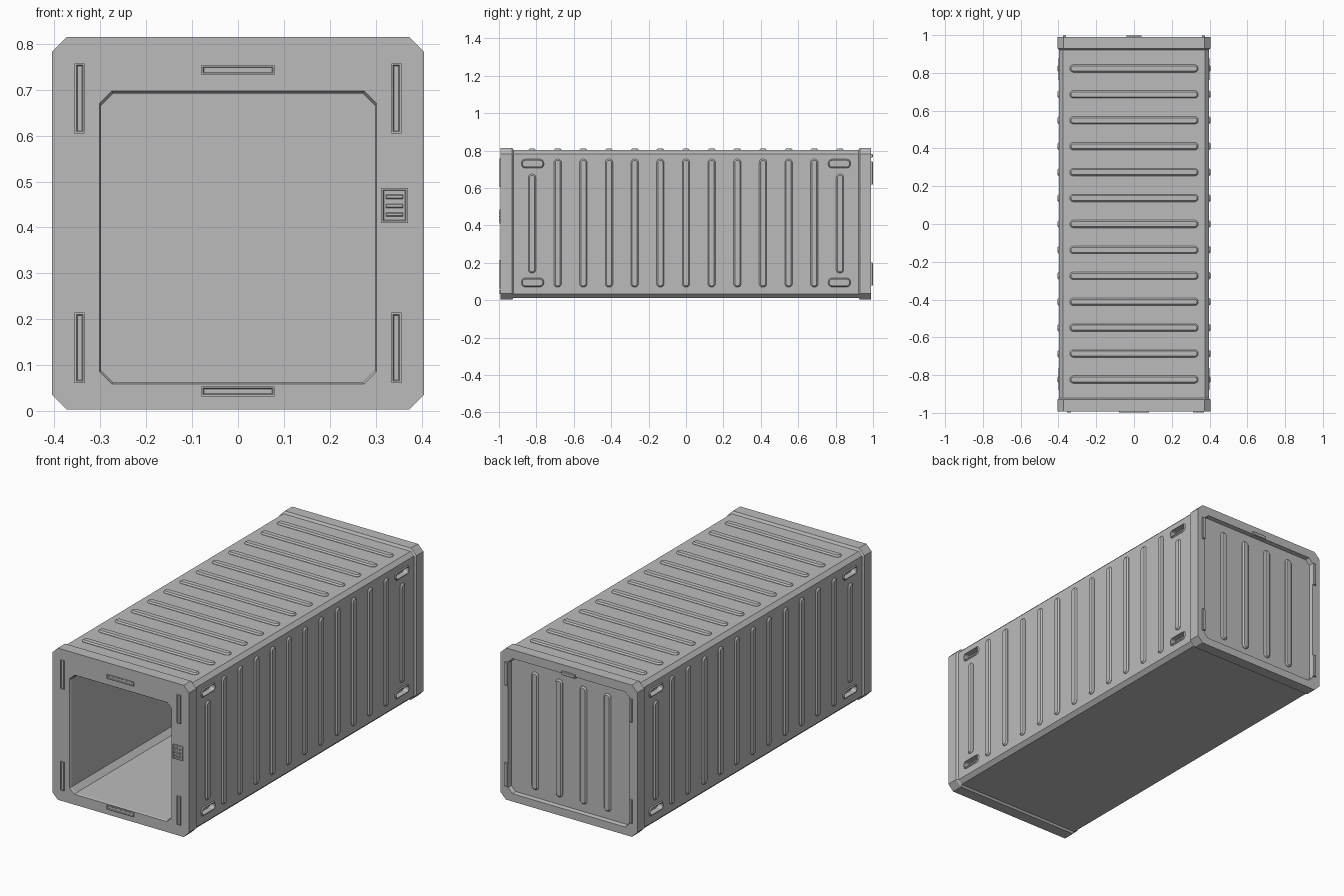
import bpy, bmesh, math
from mathutils import Vector

old = bpy.data.objects.get("Cube")
if old:
    bpy.data.objects.remove(old, do_unlink=True)

grey = bpy.data.materials.new("painted_grey_metal")
grey.use_nodes = True
COLOR = (0.5, 0.5, 0.5, 1)
grey.diffuse_color = COLOR
grey.node_tree.nodes["Principled BSDF"].inputs["Base Color"].default_value = COLOR


def loft(name, rings):
    """Skin a list of equal-length point rings and cap both ends."""
    bm = bmesh.new()
    loops = [[bm.verts.new(p) for p in ring] for ring in rings]
    n = len(loops[0])
    for a, b in zip(loops, loops[1:]):
        for i in range(n):
            j = (i + 1) % n
            bm.faces.new((a[i], a[j], b[j], b[i]))
    bm.faces.new(loops[0])
    bm.faces.new(loops[-1])
    bmesh.ops.recalc_face_normals(bm, faces=bm.faces)
    mesh = bpy.data.meshes.new(name)
    bm.to_mesh(mesh)
    bm.free()
    mesh.materials.append(grey)
    obj = bpy.data.objects.new(name, mesh)
    bpy.context.collection.objects.link(obj)
    return obj


def octagon(y, half, z0, z1, c):
    """Rectangle with clipped corners, standing in the xz plane."""
    right = [(half, z0 + c), (half, z1 - c), (half - c, z1)]
    left = [(c - half, z1), (-half, z1 - c), (-half, z0 + c)]
    ring = right + left + [(c - half, z0), (half - c, z0)]
    return [(x, y, z) for x, z in ring]


def outline(w, h, r, steps=3):
    """Rounded rectangle of size w by h; a square one when r is zero."""
    pts = []
    for k, (sx, sy) in enumerate([(1, 1), (-1, 1), (-1, -1), (1, -1)]):
        cx, cy = sx * (w / 2 - r), sy * (h / 2 - r)
        for s in range(steps + 1 if r else 1):
            a = math.pi / 2 * (k + s / steps)
            pts.append((cx + r * math.cos(a), cy + r * math.sin(a)))
    return pts


AXES = {
    "front": ((1, 0, 0), (0, 0, 1), (0, -1, 0)),
    "back": ((-1, 0, 0), (0, 0, 1), (0, 1, 0)),
    "left": ((0, 1, 0), (0, 0, 1), (1, 0, 0)),
    "right": ((0, -1, 0), (0, 0, 1), (-1, 0, 0)),
    "top": ((1, 0, 0), (0, 1, 0), (0, 0, 1)),
}
RIB = [(0, -0.005), (0, 0.002), (0.007, 0.009)]
BEZEL = [(0, -0.005), (0, 0.006), (0.004, 0.006), (0.006, 0.003)]
LATCH = [(0, -0.015), (0, 0.006), (0.003, 0.009)]


def pad(name, side, at, w, h, r, levels):
    """Stepped plate on one side; levels are (inset, height) pairs."""
    u, v, n = (Vector(a) for a in AXES[side])
    rings = []
    for inset, height in levels:
        pts = outline(w - 2 * inset, h - 2 * inset, max(r - inset, 0.002) if r else 0)
        rings.append([Vector(at) + u * a + v * b + n * height for a, b in pts])
    return loft(name, rings)


# Hull: cavity, front frame, long body, back frame and door recess in one skin
FRONT, BACK = -0.992, 0.99
hull = loft("container_hull", [
    octagon(0.93, 0.298, 0.062, 0.692, 0.026),
    octagon(FRONT + 0.008, 0.298, 0.062, 0.692, 0.026),
    octagon(FRONT, 0.302, 0.059, 0.697, 0.027),
    octagon(FRONT, 0.405, 0.003, 0.815, 0.032),
    octagon(-0.93, 0.405, 0.003, 0.815, 0.032),
    octagon(-0.922, 0.396, 0.013, 0.802, 0.02),
    octagon(0.922, 0.396, 0.013, 0.802, 0.02),
    octagon(0.93, 0.405, 0.003, 0.815, 0.032),
    octagon(BACK, 0.405, 0.003, 0.815, 0.032),
    octagon(BACK, 0.36, 0.045, 0.768, 0.025),
    octagon(BACK - 0.022, 0.356, 0.049, 0.764, 0.025),
])

# Hand-hold pockets at the four corners of each long side
SIDES = (("left", 1), ("right", -1))
for side, s in SIDES:
    for y in (-0.82, 0.82):
        for z in (0.095, 0.73):
            at = (s * 0.396, y, z)
            cutter = pad("pocket_cutter", side, at, 0.104, 0.032, 0.013, [(0, -0.025), (0, 0.03)])
            mod = hull.modifiers.new("pocket", "BOOLEAN")
            mod.operation, mod.solver, mod.object = "DIFFERENCE", "EXACT", cutter
            bpy.context.view_layer.objects.active = hull
            bpy.ops.object.modifier_apply(modifier=mod.name)
            bpy.data.objects.remove(cutter, do_unlink=True)
            # Raised lip around the pocket
            rim = [(0, 0), (0.004, 0.005), (0.008, 0.005), (0.008, -0.002)]
            lip = pad("pocket_lip", side, at, 0.12, 0.048, 0.02, rim)
            bm = bmesh.new()
            bm.from_mesh(lip.data)
            caps = [f for f in bm.faces if len(f.verts) > 4]
            bmesh.ops.delete(bm, geom=caps, context="FACES_ONLY")
            bm.to_mesh(lip.data)
            bm.free()

# Pressed ribs along the roof and both sides
for i in range(-6, 7):
    y = i * 0.1372
    pad("roof_rib", "top", (0, y, 0.802), 0.68, 0.04, 0.018, RIB)
    z0, z1 = (0.145, 0.675) if abs(i) == 6 else (0.07, 0.755)
    for side, s in SIDES:
        pad(side + "_side_rib", side, (s * 0.396, y, (z0 + z1) / 2),
            0.04, z1 - z0, 0.018, RIB)

# Back door ribs and latches
for x in (-0.2145, -0.0715, 0.0715, 0.2145):
    pad("back_door_rib", "back", (x, BACK - 0.022, 0.405), 0.04, 0.63, 0.018, RIB)
for x in (-0.368, 0.368):
    for z in (0.14, 0.68):
        pad("back_hinge", "back", (x, BACK, z), 0.018, 0.125, 0, LATCH)
pad("back_latch", "back", (0, BACK, 0.772), 0.08, 0.02, 0, LATCH)

# Front frame light strips
for x in (-0.345, 0.345):
    for z in (0.138, 0.681):
        pad("front_upright_strip", "front", (x, FRONT, z), 0.022, 0.153, 0, BEZEL)
for z in (0.043, 0.743):
    pad("front_cross_strip", "front", (0, FRONT, z), 0.16, 0.022, 0, BEZEL)

# Control panel with three keys
pad("control_panel", "front", (0.341, FRONT, 0.448), 0.058, 0.076, 0, BEZEL)
for z in (0.428, 0.447, 0.467):
    pad("control_key", "front", (0.341, FRONT - 0.003, z), 0.038, 0.009, 0,
        [(0, -0.002), (0, 0.002), (0.002, 0.004)])
